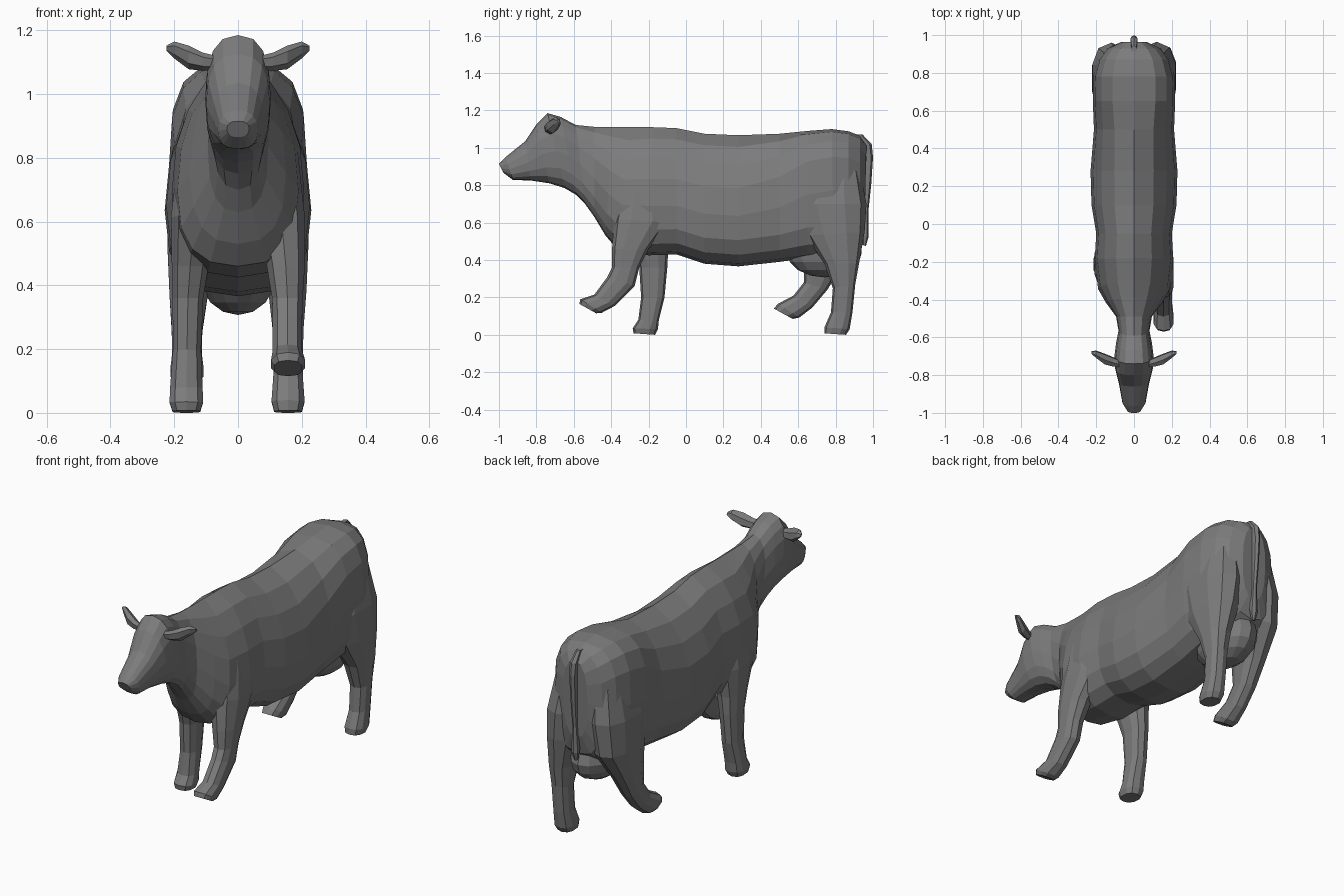
import bpy, bmesh, math
from mathutils import Vector

# Dark grey hide shared by every part
hide = bpy.data.materials.new("dark_grey")
hide.diffuse_color = (.2, .2, .2, 1)


def spow(v, p):
    return math.copysign(abs(v) ** p, v)


def ring(a, b, w, k=1.0, n=10, sq=0.8):
    """Closed section from edge point a to edge point b, half width vector w.
    k < 1 moves the widest point towards b; sq < 1 makes the section boxier."""
    a, b, w = Vector(a), Vector(b), Vector(w)
    pts = []
    for i in range(n):
        t = 2 * math.pi * i / n
        f = ((1 - spow(math.cos(t), sq)) / 2) ** k
        pts.append(a.lerp(b, f) + w * spow(math.sin(t), sq))
    return pts


def loft(name, rings):
    """Skin a list of rings and cap both ends."""
    bm = bmesh.new()
    rows = [[bm.verts.new(p) for p in r] for r in rings]
    n = len(rows[0])
    for r, s in zip(rows, rows[1:]):
        for i in range(n):
            j = (i + 1) % n
            bm.faces.new((r[i], r[j], s[j], s[i]))
    bm.faces.new(rows[0])
    bm.faces.new(rows[-1])
    bmesh.ops.recalc_face_normals(bm, faces=bm.faces)
    mesh = bpy.data.meshes.new(name)
    bm.to_mesh(mesh)
    bm.free()
    mesh.materials.append(hide)
    obj = bpy.data.objects.new(name, mesh)
    bpy.context.collection.objects.link(obj)
    return obj


def side_loft(name, rows, side=1, n=10):
    """Rows: front y, z, back y, z, centre x, half width."""
    return loft(name, [ring((side * x, y0, z0), (side * x, y1, z1), (h, 0, 0), 1, n)
                       for y0, z0, y1, z1, x, h in rows])


# Head, neck and trunk: top y, z, bottom y, z, half width, widest point, boxiness
body = [
    (-1.00, .915, -.975, .865, .035, 1, .8),
    (-.965, .95, -.925, .828, .062, .9, .8),
    (-.86, 1.035, -.83, .825, .08, .9, .8),
    (-.80, 1.125, -.73, .81, .10, 1, .8),
    (-.74, 1.185, -.65, .785, .103, 1, .8),
    (-.67, 1.165, -.59, .75, .095, 1, .8),
    (-.59, 1.122, -.54, .70, .082, 1, .8),
    (-.49, 1.112, -.49, .63, .095, .8, .8),
    (-.39, 1.11, -.43, .53, .15, .7, .82),
    (-.30, 1.11, -.37, .46, .19, .65, .82),
    (-.18, 1.11, -.20, .425, .208, .7, .82),
    (-.05, 1.105, -.05, .43, .20, .7, .82),
    (.10, 1.075, .10, .38, .225, .7, .82),
    (.28, 1.067, .28, .366, .23, .7, .82),
    (.50, 1.075, .50, .39, .212, .8, .75),
    (.65, 1.09, .65, .41, .218, 1, .68),
    (.78, 1.10, .79, .42, .215, 1.05, .66),
    (.87, 1.088, .87, .45, .19, 1.05, .68),
    (.93, 1.065, .93, .50, .145, 1, .75),
    (.965, 1.02, .955, .60, .075, 1, .82),
]
loft("body", [ring((0, y0, z0), (0, y1, z1), (w, 0, 0), k, 16, sq)
              for y0, z0, y1, z1, w, k, sq in body])

# Front legs: one stepping forward, one standing
side_loft("front_leg_raised", [
    (-.33, .82, -.12, .82, .12, .07),
    (-.385, .62, -.09, .60, .135, .078),
    (-.395, .46, -.20, .46, .15, .062),
    (-.395, .36, -.25, .36, .155, .05),
    (-.42, .31, -.275, .26, .155, .048),
    (-.49, .215, -.38, .155, .155, .048),
    (-.565, .19, -.45, .118, .157, .055),
    (-.57, .165, -.48, .115, .157, .045),
])
side_loft("front_leg_standing", [
    (-.30, .82, -.10, .82, .12, .07),
    (-.35, .62, -.07, .60, .135, .078),
    (-.28, .46, -.095, .46, .15, .06),
    (-.25, .36, -.10, .36, .157, .05),
    (-.24, .20, -.115, .20, .16, .046),
    (-.255, .08, -.145, .08, .162, .053),
    (-.285, .035, -.15, .03, .162, .055),
    (-.28, .008, -.165, 0, .162, .045),
], -1)

# Hind legs: one standing, one lifted forward
side_loft("hind_leg_standing", [
    (.64, .88, .93, .88, .10, .09),
    (.58, .70, .965, .70, .12, .105),
    (.64, .53, .955, .55, .135, .09),
    (.74, .38, .925, .38, .155, .062),
    (.785, .25, .905, .27, .157, .05),
    (.775, .12, .89, .12, .157, .048),
    (.74, .04, .875, .03, .157, .054),
    (.74, .008, .855, 0, .157, .045),
])
side_loft("hind_leg_raised", [
    (.64, .88, .93, .88, .10, .09),
    (.58, .70, .96, .70, .12, .105),
    (.61, .53, .94, .52, .135, .09),
    (.63, .37, .83, .36, .155, .062),
    (.63, .28, .755, .24, .16, .05),
    (.575, .21, .675, .145, .16, .048),
    (.49, .165, .605, .092, .16, .054),
    (.47, .14, .57, .085, .16, .045),
], -1)

# Tail with a thicker tuft
side_loft("tail", [
    (.90, 1.07, .945, 1.07, 0, .014),
    (.94, 1.01, .993, 1.02, 0, .02),
    (.955, .95, 1.0, .95, 0, .018),
    (.95, .80, .99, .80, 0, .015),
    (.945, .66, .975, .66, 0, .013),
    (.94, .54, .975, .52, 0, .022),
    (.945, .48, .962, .475, 0, .01),
], 1, 6)

# Ears: flattened leaves swept back
for side, name in ((1, "right_ear"), (-1, "left_ear")):
    loft(name, [ring((side * x, y, zt), (side * x, y + .01, zb), (0, h, 0), 1, 6, 1)
                for x, y, zt, zb, h in (
                    (.07, -.745, 1.12, 1.075, .018),
                    (.11, -.735, 1.13, 1.073, .026),
                    (.155, -.72, 1.152, 1.078, .03),
                    (.20, -.695, 1.165, 1.112, .02),
                    (.224, -.685, 1.152, 1.135, .006))])

# Udder
bpy.ops.mesh.primitive_uv_sphere_add(segments=14, ring_count=8, radius=1,
                                     location=(0, .74, .44))
udder = bpy.context.object
udder.name = "udder"
udder.scale = (.125, .20, .133)
udder.data.materials.append(hide)
